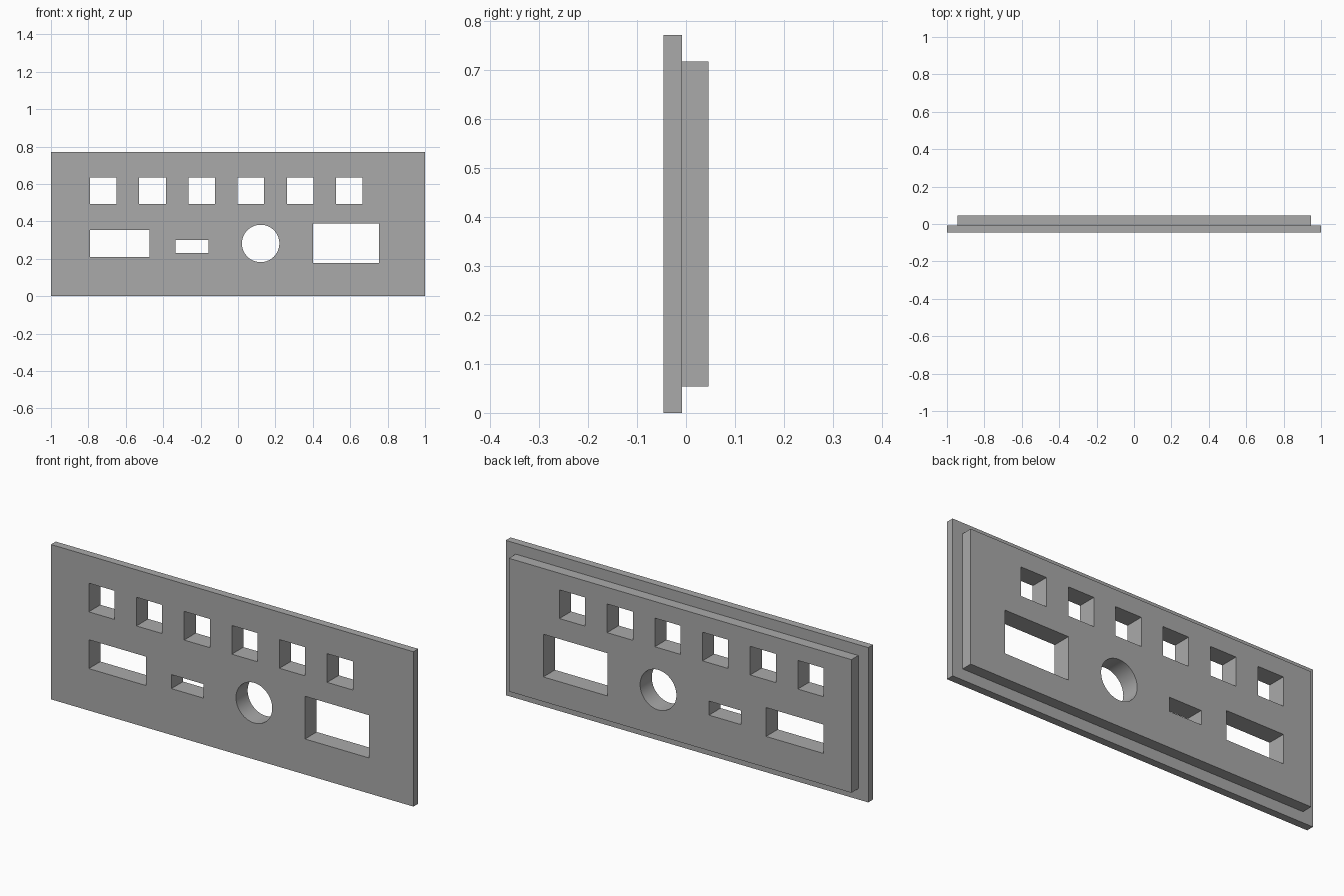
import bpy
import math

cube = bpy.data.objects.get("Cube")
if cube:
    bpy.data.objects.remove(cube, do_unlink=True)

grey = bpy.data.materials.new("plain grey")
grey.use_nodes = True
colour = (0.4, 0.4, 0.4, 1)
grey.diffuse_color = colour
grey.node_tree.nodes["Principled BSDF"].inputs["Base Color"].default_value = colour


def rectangle(x0, x1, z0, z1):
    return [(x0, z0), (x1, z0), (x1, z1), (x0, z1)]


def circle(cx, cz, r, n=64):
    return [(cx + r * math.cos(math.tau * i / n), cz + r * math.sin(math.tau * i / n))
            for i in range(n)]


def plate(name, outline, holes, y0, y1):
    """Filled outline with through holes, extruded from y0 to y1."""
    curve = bpy.data.curves.new(name, 'CURVE')
    curve.dimensions = '2D'
    curve.fill_mode = 'BOTH'
    curve.extrude = (y1 - y0) / 2
    for loop in [outline] + holes:
        spline = curve.splines.new('POLY')
        spline.points.add(len(loop) - 1)
        for point, (x, z) in zip(spline.points, loop):
            point.co = (x, z, 0, 1)
        spline.use_cyclic_u = True
    curve.materials.append(grey)
    obj = bpy.data.objects.new(name, curve)
    bpy.context.collection.objects.link(obj)
    obj.rotation_euler.x = math.pi / 2
    obj.location.y = (y0 + y1) / 2

    # Turn into a welded mesh with crisp edges
    bpy.ops.object.select_all(action='DESELECT')
    obj.select_set(True)
    bpy.context.view_layer.objects.active = obj
    bpy.ops.object.convert(target='MESH')
    obj = bpy.context.object
    bpy.ops.object.mode_set(mode='EDIT')
    bpy.ops.mesh.select_all(action='SELECT')
    bpy.ops.mesh.remove_doubles(threshold=0.0001)
    bpy.ops.mesh.normals_make_consistent(inside=False)
    bpy.ops.object.mode_set(mode='OBJECT')
    bpy.ops.object.transform_apply(location=True, rotation=True, scale=True)
    bpy.ops.object.shade_smooth_by_angle(angle=math.radians(30))


# Row of six square openings
holes = []
for i in range(6):
    x = -0.791 + 0.263 * i
    holes.append(rectangle(x, x + 0.142, 0.492, 0.635))

# Lower row: wide slot, small slot, round hole, large window
holes += [
    rectangle(-0.791, -0.474, 0.209, 0.353),
    rectangle(-0.335, -0.159, 0.231, 0.301),
    circle(0.121, 0.282, 0.1),
    rectangle(0.402, 0.755, 0.177, 0.39),
]

plate("front_panel", rectangle(-1, 1, 0, 0.772), holes, -0.046, -0.008)
plate("back_panel", rectangle(-0.945, 0.945, 0.054, 0.718), holes, -0.008, 0.046)
